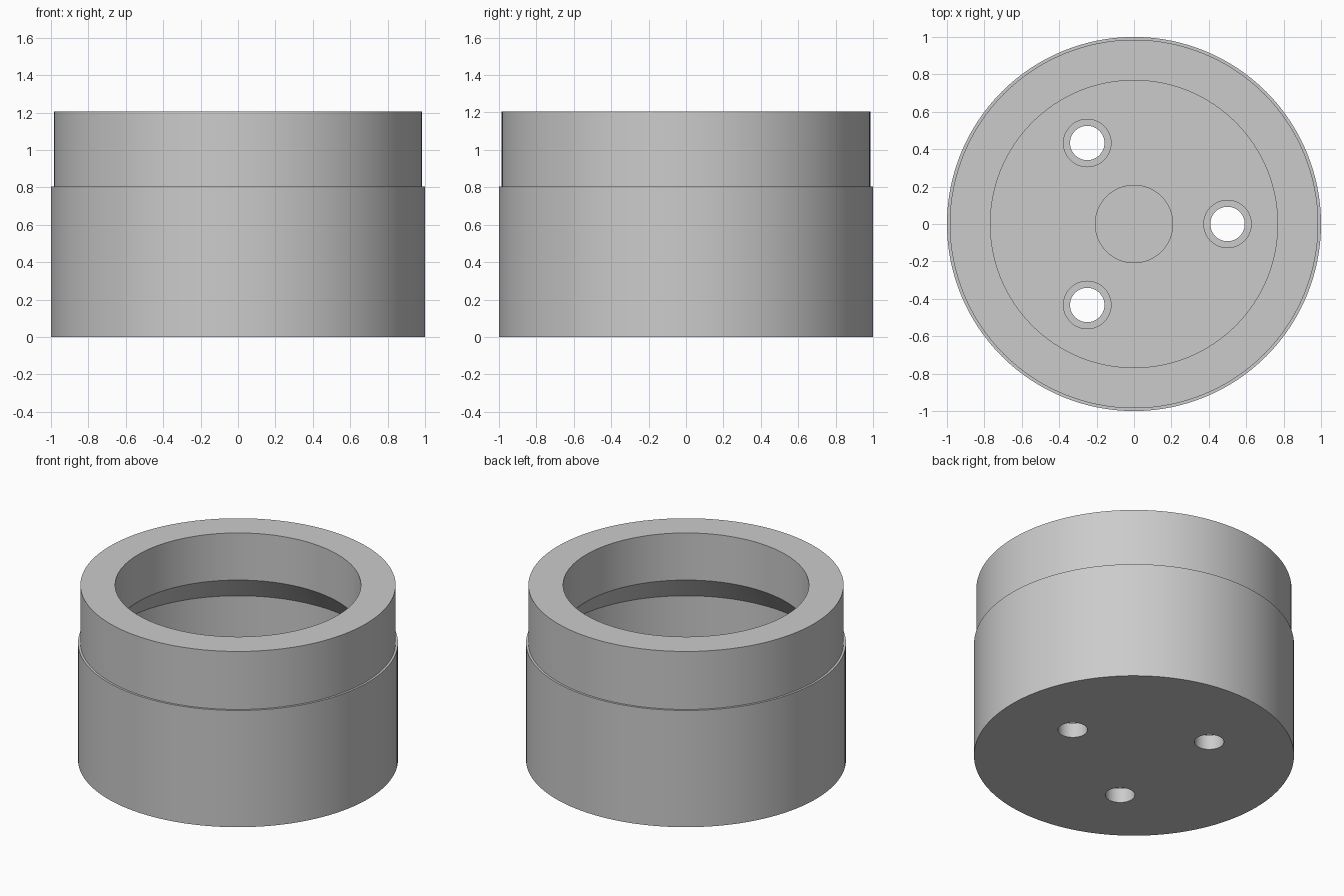
import bpy, bmesh, math

cube = bpy.data.objects.get("Cube")
if cube:
    bpy.data.objects.remove(cube, do_unlink=True)

# Single plain grey finish
grey = bpy.data.materials.new("light grey")
grey.use_nodes = True
colour = (0.6, 0.6, 0.6, 1)
grey.diffuse_color = colour
grey.node_tree.nodes["Principled BSDF"].inputs["Base Color"].default_value = colour


def lathe(name, profile, steps, x=0, y=0):
    """Revolve a (radius, height) profile that starts and ends on the axis."""
    bm = bmesh.new()
    points = [bm.verts.new((r, 0, z)) for r, z in profile]
    edges = [bm.edges.new(pair) for pair in zip(points, points[1:])]
    bmesh.ops.spin(bm, geom=points + edges, cent=(0, 0, 0), axis=(0, 0, 1),
                   angle=math.tau, steps=steps, use_duplicate=False)
    bmesh.ops.remove_doubles(bm, verts=bm.verts, dist=1e-5)
    bmesh.ops.dissolve_limit(bm, angle_limit=0.001, verts=bm.verts,
                             edges=[e for e in bm.edges if any(v.co.xy.length < 1e-4 for v in e.verts)])
    bmesh.ops.recalc_face_normals(bm, faces=bm.faces)
    mesh = bpy.data.meshes.new(name)
    bm.to_mesh(mesh)
    bm.free()
    mesh.materials.append(grey)
    obj = bpy.data.objects.new(name, mesh)
    obj.location = (x, y, 0)
    bpy.context.collection.objects.link(obj)
    return obj


# Stepped cup with a narrower mouth, a sloping undercut and a shallow centre recess
FLOOR, TOP = 0.2, 1.205
housing = lathe("housing", [
    (0, 0), (1, 0), (1, 0.805), (0.985, 0.805), (0.985, TOP),
    (0.768, TOP), (0.768, 0.88), (0.9, 0.71), (0.9, FLOOR),
    (0.207, FLOOR), (0.207, 0.12), (0, 0.12)], 128)

# Three counterbored screw holes around the floor
cutters = []
for i in range(3):
    a = i * math.tau / 3
    cutters.append(lathe("screw_hole_cutter", [
        (0, -0.1), (0.092, -0.1), (0.092, 0.1), (0.127, 0.1),
        (0.127, 0.3), (0, 0.3)], 48, 0.5 * math.cos(a), 0.5 * math.sin(a)))

bpy.context.view_layer.objects.active = housing
for cutter in cutters:
    cutter.hide_render = True
    cut = housing.modifiers.new("screw hole", "BOOLEAN")
    cut.object = cutter
    cut.operation = "DIFFERENCE"
    cut.solver = "EXACT"
    bpy.ops.object.modifier_apply(modifier=cut.name)
    bpy.data.objects.remove(cutter, do_unlink=True)

# Smooth round walls, crisp rims
bpy.ops.object.select_all(action="DESELECT")
housing.select_set(True)
bpy.ops.object.shade_smooth_by_angle(angle=math.radians(30))
